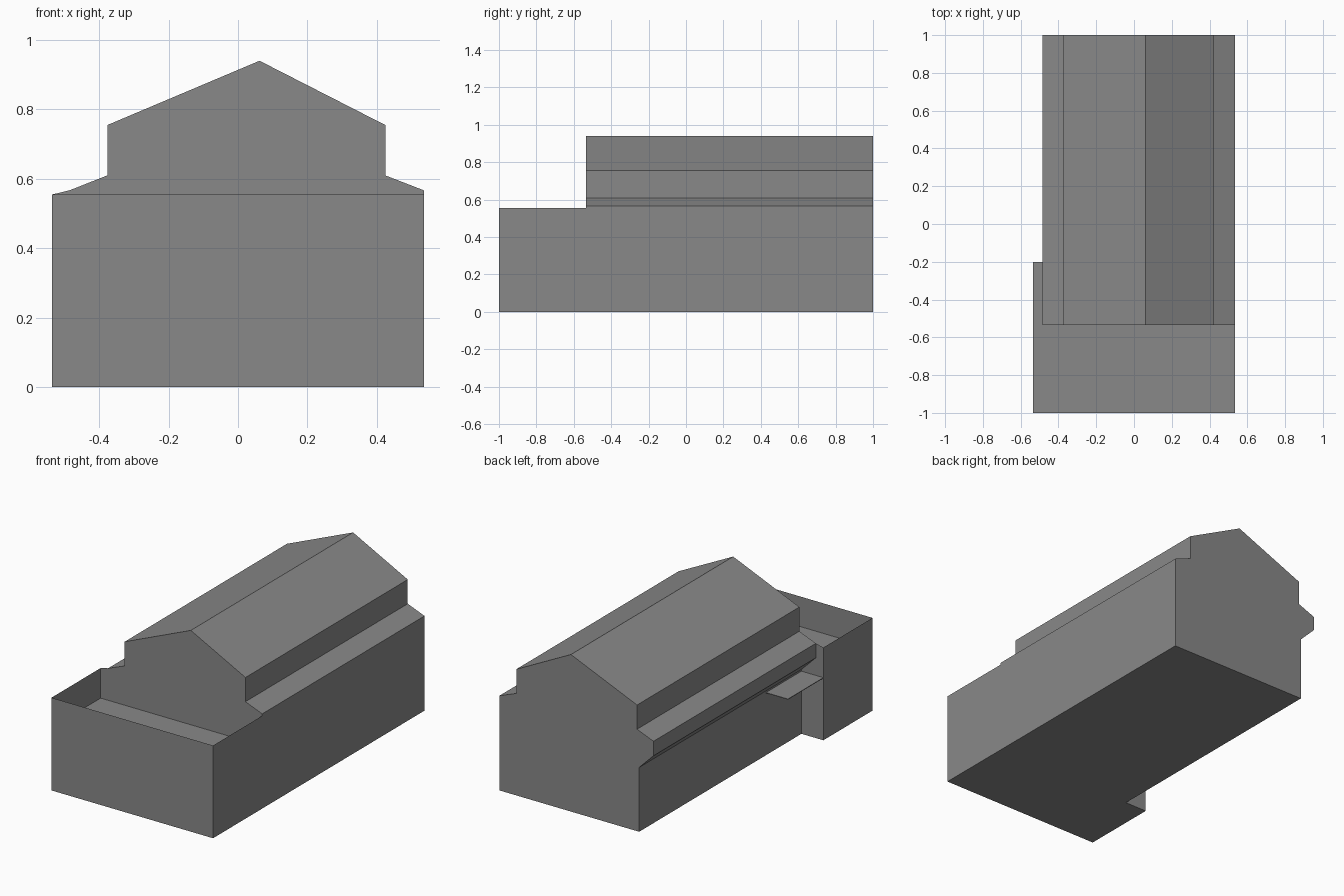
import bpy
import bmesh
from mathutils import Vector

cube = bpy.data.objects.get("Cube")
if cube:
    bpy.data.objects.remove(cube, do_unlink=True)

# Single plain grey
grey = bpy.data.materials.new("plain_grey")
grey.use_nodes = True
colour = (0.25, 0.25, 0.25, 1)
grey.diffuse_color = colour
grey.node_tree.nodes["Principled BSDF"].inputs["Base Color"].default_value = colour

LEFT, RIGHT = -0.535, 0.535     # outer side faces
WALL = -0.39                    # recessed side wall
FRONT, GABLE, BACK = -1.0, -0.535, 1.0
FLOOR, TOP = 0.375, 0.555       # terrace floor and parapet top


def finish(name, bm):
    mesh = bpy.data.meshes.new(name)
    bm.to_mesh(mesh)
    bm.free()
    mesh.materials.append(grey)
    obj = bpy.data.objects.new(name, mesh)
    bpy.context.collection.objects.link(obj)
    return obj


def prism(name, points, offset):
    """Closed solid swept from a planar outline."""
    bm = bmesh.new()
    face = bm.faces.new([bm.verts.new(p) for p in points])
    swept = bmesh.ops.extrude_face_region(bm, geom=[face], use_keep_orig=True)
    verts = [v for v in swept["geom"] if isinstance(v, bmesh.types.BMVert)]
    bmesh.ops.translate(bm, verts=verts, vec=Vector(offset))
    bmesh.ops.recalc_face_normals(bm, faces=bm.faces[:])
    return finish(name, bm)


def sheet(name, quads):
    """Thin wall made of single faces."""
    bm = bmesh.new()
    for quad in quads:
        bm.faces.new([bm.verts.new(p) for p in quad])
    bmesh.ops.remove_doubles(bm, verts=bm.verts[:], dist=0.0001)
    return finish(name, bm)


# Hall with stepped gable roof and an eave jutting out on one side
eave = [(WALL, 0.385), (-0.485, 0.48), (-0.485, 0.567)]
roof = [(-0.376, 0.61), (-0.376, 0.755), (0.062, 0.94),
        (0.424, 0.755), (0.424, 0.61), (RIGHT, 0.567)]
outline = [(WALL, 0)] + eave + roof + [(RIGHT, 0)]
prism("hall", [(x, GABLE, z) for x, z in outline], (0, BACK - GABLE, 0))

# Lower storey of the front block, its top is the terrace floor
prism("front_block",
      [(LEFT, FRONT, 0), (RIGHT, FRONT, 0), (RIGHT, GABLE, 0), (LEFT, GABLE, 0)],
      (0, 0, FLOOR))

# Parapet round three sides of the terrace
path = [(LEFT, GABLE), (LEFT, FRONT), (RIGHT, FRONT), (RIGHT, GABLE)]
sheet("parapet", [[(*a, FLOOR), (*b, FLOOR), (*b, TOP), (*a, TOP)]
                  for a, b in zip(path, path[1:])])

# Wall beside the gable, closing the terrace under the eave
flank = [(LEFT, FLOOR), (WALL, FLOOR)] + eave + [(LEFT, TOP)]
sheet("flank_wall", [[(x, GABLE, z) for x, z in flank]])

# Flat canopy continuing the terrace floor along the side wall
prism("side_canopy",
      [(LEFT, GABLE, FLOOR), (WALL, GABLE, FLOOR), (WALL, -0.2, FLOOR), (LEFT, -0.2, FLOOR)],
      (0, 0, -0.004))
